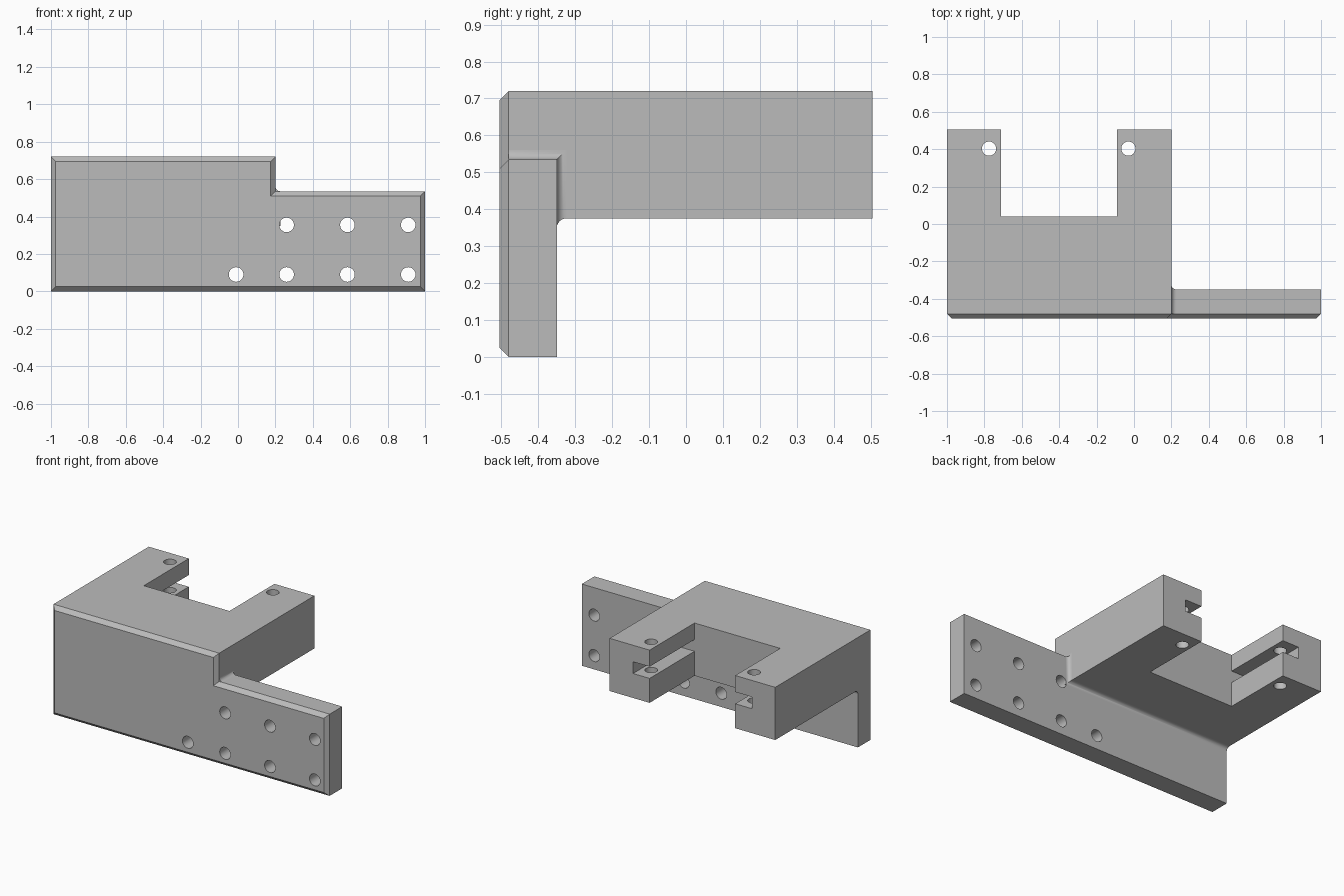
import bpy, bmesh, math
from mathutils import Vector

cube = bpy.data.objects.get("Cube")
if cube:
    bpy.data.objects.remove(cube)

grey = bpy.data.materials.new("plain_grey")
grey.use_nodes = True
colour = (0.5, 0.5, 0.5, 1)
grey.diffuse_color = colour
grey.node_tree.nodes["Principled BSDF"].inputs["Base Color"].default_value = colour

LEFT, STEP, RIGHT = -1.0, 0.2, 1.0
FRONT, PLATE_BACK, BACK = -0.505, -0.35, 0.505
LOW_TOP, UNDERSIDE, TOP = 0.535, 0.375, 0.72
CHAMFER, FILLET = 0.025, 0.026


def loft(name, rings):
    """Skin a list of matching closed rings and cap both ends."""
    bm = bmesh.new()
    loops = [[bm.verts.new(p) for p in ring] for ring in rings]
    for a, b in zip(loops, loops[1:]):
        for i in range(len(a)):
            j = (i + 1) % len(a)
            bm.faces.new((a[i], a[j], b[j], b[i]))
    bm.faces.new(loops[0])
    bm.faces.new(loops[-1])
    bmesh.ops.recalc_face_normals(bm, faces=bm.faces)
    mesh = bpy.data.meshes.new(name)
    bm.to_mesh(mesh)
    bm.free()
    mesh.materials.append(grey)
    obj = bpy.data.objects.new(name, mesh)
    bpy.context.collection.objects.link(obj)
    return obj


def box(name, lo, hi):
    ring = [(lo[0], lo[1]), (hi[0], lo[1]), (hi[0], hi[1]), (lo[0], hi[1])]
    return loft(name, [[(x, y, z) for x, y in ring] for z in (lo[2], hi[2])])


def cylinder(name, centre, radius, length, axis):
    c, rings = Vector(centre), []
    for end in (-length / 2, length / 2):
        ring = []
        for k in range(32):
            a = math.tau * k / 32
            u, v = radius * math.cos(a), radius * math.sin(a)
            ring.append(c + Vector((u, v, end) if axis == "Z" else (u, end, v)))
        rings.append(ring)
    return loft(name, rings)


def cut(target, cutters):
    for cutter in cutters:
        cutter.hide_render = True
        cutter.hide_set(True)
        cutter.display_type = "WIRE"
        mod = target.modifiers.new(cutter.name, "BOOLEAN")
        mod.operation, mod.solver, mod.object = "DIFFERENCE", "EXACT", cutter
    bpy.context.view_layer.objects.active = target
    for mod in list(target.modifiers):
        bpy.ops.object.modifier_apply(modifier=mod.name)
    for cutter in cutters:
        bpy.data.objects.remove(cutter)


def smooth(obj):
    bpy.ops.object.select_all(action="DESELECT")
    obj.select_set(True)
    bpy.context.view_layer.objects.active = obj
    bpy.ops.object.shade_smooth_by_angle(angle=math.radians(30))


# Stepped mounting plate with a chamfered front rim
def plate_ring(y, d):
    r, s, low, top = RIGHT - d, STEP - d, LOW_TOP - d, TOP - d
    outline = [(LEFT + d, d), (r, d), (r, low), (s, low), (s, top), (LEFT + d, top)]
    return [(x, y, z) for x, z in outline]


plate = loft("mounting_plate", [plate_ring(FRONT, CHAMFER),
                                plate_ring(FRONT + CHAMFER, 0),
                                plate_ring(PLATE_BACK, 0)])

# Screw holes through the plate
spots = [(x, z) for x in (0.26, 0.585, 0.91) for z in (0.09, 0.355)] + [(-0.01, 0.09)]
cut(plate, [cylinder("screw_hole", (x, -0.43, z), 0.039, 0.4, "Y") for x, z in spots])
smooth(plate)

# Fork-shaped block behind the plate
IN_L, IN_R, THROAT = -0.71, -0.09, 0.04
fork = [(LEFT, PLATE_BACK), (STEP, PLATE_BACK), (STEP, BACK), (IN_R, BACK),
        (IN_R, THROAT), (IN_L, THROAT), (IN_L, BACK), (LEFT, BACK)]
block = loft("fork_block", [[(x, y, z) for x, y in fork] for z in (UNDERSIDE, TOP)])

# Grooves along the inner arm faces, and pin holes through the arms
GROOVE = 0.12
cut(block, [box("groove_cutter", (IN_L - GROOVE, THROAT, 0.535), (IN_R + GROOVE, 0.6, 0.612)),
            cylinder("pin_hole_a", (-0.775, 0.403, 0.55), 0.038, 0.6, "Z"),
            cylinder("pin_hole_b", (-0.03, 0.403, 0.55), 0.038, 0.6, "Z")])
smooth(block)

# Mitred fillet running over the step, down the side and under the block
profile = [(-0.01, -0.01), (FILLET, -0.01)]
for k in range(9):
    t = math.pi / 2 * k / 8
    profile.append((FILLET * (1 - math.sin(t)), FILLET * (1 - math.cos(t))))
profile.append((-0.01, FILLET))
fillet = loft("corner_fillet", [
    [(STEP + u, FRONT + CHAMFER, LOW_TOP + v) for u, v in profile],
    [(STEP + u, PLATE_BACK + v, LOW_TOP + v) for u, v in profile],
    [(STEP + u, PLATE_BACK + v, UNDERSIDE - u) for u, v in profile],
    [(LEFT, PLATE_BACK + v, UNDERSIDE - u) for u, v in profile]])
smooth(fillet)
